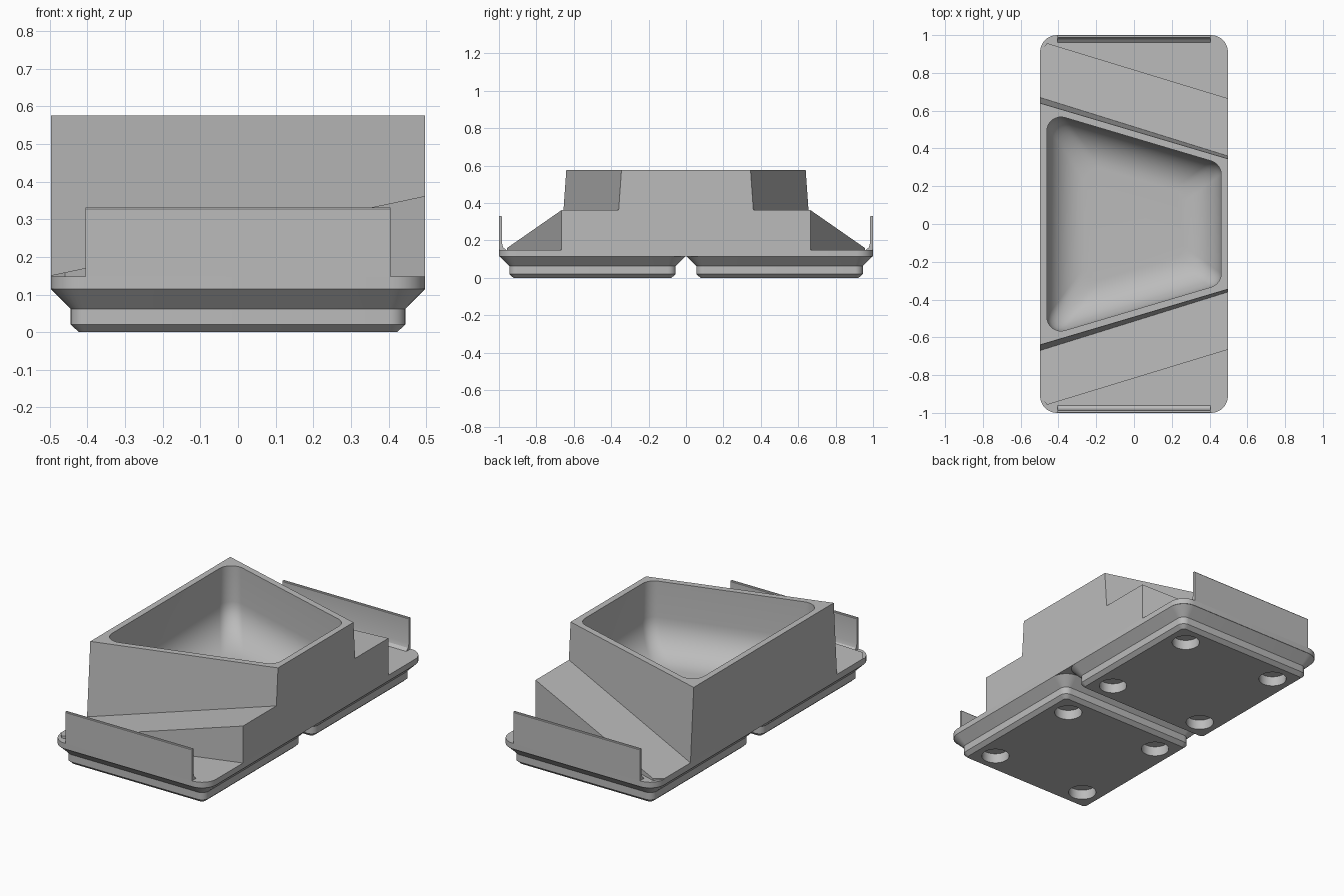
import bpy, bmesh, math
from mathutils import Vector

if "Cube" in bpy.data.objects:
    bpy.data.objects.remove(bpy.data.objects["Cube"])

GRAY = (0.5, 0.5, 0.5, 1)
mat = bpy.data.materials.new("plain gray")
mat.use_nodes = True
mat.diffuse_color = GRAY
mat.node_tree.nodes["Principled BSDF"].inputs["Base Color"].default_value = GRAY

HALF_X, HALF_Y = 0.4975, 1.0
PLATE_LOW, PLATE_TOP, RIM = 0.115, 0.148, 0.576


def make(name, verts, faces):
    bm = bmesh.new()
    vs = [bm.verts.new(v) for v in verts]
    for f in faces:
        bm.faces.new([vs[i] for i in f])
    bmesh.ops.recalc_face_normals(bm, faces=bm.faces)
    mesh = bpy.data.meshes.new(name)
    bm.to_mesh(mesh)
    bm.free()
    mesh.materials.append(mat)
    ob = bpy.data.objects.new(name, mesh)
    bpy.context.collection.objects.link(ob)
    return ob


def loft(name, rings):
    """Closed solid through rings of equal length."""
    n = len(rings[0])
    faces = [range(n), range((len(rings) - 1) * n, len(rings) * n)]
    for k in range(len(rings) - 1):
        for i in range(n):
            j = (i + 1) % n
            faces.append((k * n + i, k * n + j, k * n + n + j, k * n + n + i))
    return make(name, [v for r in rings for v in r], faces)


def outline(poly, z, inset=0.0, radius=0.0, seg=8):
    """Counter-clockwise convex polygon, inset and with rounded corners."""
    pts = [Vector(p) for p in poly]
    out = []
    for i, p in enumerate(pts):
        e1, e2 = p - pts[i - 1], pts[(i + 1) % len(pts)] - p
        n1 = Vector((e1.y, -e1.x)).normalized()
        n2 = Vector((e2.y, -e2.x)).normalized()
        c = p - (n1 + n2) * ((inset + radius) / (1 + n1.dot(n2)))
        start = math.atan2(n1.y, n1.x)
        turn = math.acos(n1.dot(n2))
        for k in range(seg + 1):
            a = start + turn * k / seg
            out.append((c.x + radius * math.cos(a), c.y + radius * math.sin(a), z))
    return out


def rect(hx, hy, cy=0.0):
    return [(-hx, cy - hy), (hx, cy - hy), (hx, cy + hy), (-hx, cy + hy)]


def cut(ob, cutter):
    mod = ob.modifiers.new("cut", "BOOLEAN")
    mod.operation, mod.solver, mod.object = "DIFFERENCE", "EXACT", cutter
    bpy.context.view_layer.objects.active = ob
    bpy.ops.object.modifier_apply(modifier=mod.name)
    bpy.data.objects.remove(cutter)


parts = []

# Feet with four round sockets each
for side, label in ((-1, "front"), (1, "back")):
    cy = side * 0.5
    levels = [(0, 0.075, 0.02), (0.02, 0.053, 0.042),
              (0.062, 0.053, 0.042), (PLATE_LOW, 0, 0.09)]
    foot = loft(label + "_foot", [outline(rect(HALF_X, 0.498, cy), z, d, r)
                                  for z, d, r in levels])
    for sx in (-1, 1):
        for sy in (-1, 1):
            ring = [(sx * 0.31 + 0.075 * math.cos(k * math.tau / 32),
                     cy + sy * 0.31 + 0.075 * math.sin(k * math.tau / 32))
                    for k in range(32)]
            cut(foot, loft("socket", [[(x, y, z) for x, y in ring]
                                      for z in (-0.05, 0.057)]))
    parts.append(foot)

# Base plate
parts.append(loft("base_plate", [outline(rect(HALF_X, HALF_Y), z, 0, 0.09)
                                 for z in (PLATE_LOW, PLATE_TOP)]))


# Tub body: ramped shoulder below, drafted trapezoid above
def ramp(x):
    return 0.151 + (x + HALF_X) * 0.212


def wall_y(x, z):
    return 0.4925 - 0.2965 * x + (RIM - z) * 0.07


L, R = -HALF_X, HALF_X
shoulder = [(R, -0.665), (R, 0.665), (-0.46, 0.957), (L, 0.91),
            (L, -0.91), (-0.46, -0.957)]
corners = [(R, -1), (R, 1), (L, 1), (L, -1)]
verts = [(x, y, PLATE_TOP) for x, y in shoulder]
verts += [(x, y, ramp(x)) for x, y in shoulder]
verts += [(x, s * wall_y(x, ramp(x)), ramp(x)) for x, s in corners]
verts += [(x, s * wall_y(x, RIM), RIM) for x, s in corners]
faces = [range(6), range(16, 20),
         (0, 1, 7, 13, 12, 6), (3, 4, 10, 15, 14, 9),
         (7, 8, 9, 14, 13), (6, 12, 15, 10, 11)]
faces += [(i, i + 1, i + 7, i + 6) for i in (1, 2, 4)] + [(5, 0, 6, 11)]
faces += [(12 + i, 12 + (i + 1) % 4, 16 + (i + 1) % 4, 16 + i) for i in range(4)]
body = make("tub_body", verts, faces)

# Rounded bowl hollow
top = [(x, s * wall_y(x, RIM)) for x, s in corners]
FILLET, FLOOR, STEPS = 0.2, 0.168, 10
rings = [outline(top, RIM + 0.05, 0.036, 0.075)]
for k in range(STEPS + 1):
    a = math.pi / 2 * k / STEPS
    rings.append(outline(top, FLOOR + FILLET * (1 - math.sin(a)),
                         0.036 + FILLET * (1 - math.cos(a)), 0.075))
cut(body, loft("bowl_hollow", rings))
parts.append(body)

# Thin upright end walls with a filleted inner foot
profile = [(1, PLATE_TOP), (1, 0.327), (0.997, 0.331), (0.987, 0.331),
           (0.984, 0.327), (0.984, 0.185), (0.977, 0.162), (0.96, PLATE_TOP)]
for side, label in ((-1, "front"), (1, "back")):
    parts.append(loft(label + "_end_wall", [[(x, side * y, z) for y, z in profile]
                                            for x in (-0.405, 0.405)]))

# Smooth shading with sharp edges kept
bpy.ops.object.select_all(action="DESELECT")
for ob in parts:
    ob.select_set(True)
bpy.context.view_layer.objects.active = body
bpy.ops.object.shade_smooth_by_angle(angle=math.radians(30))
